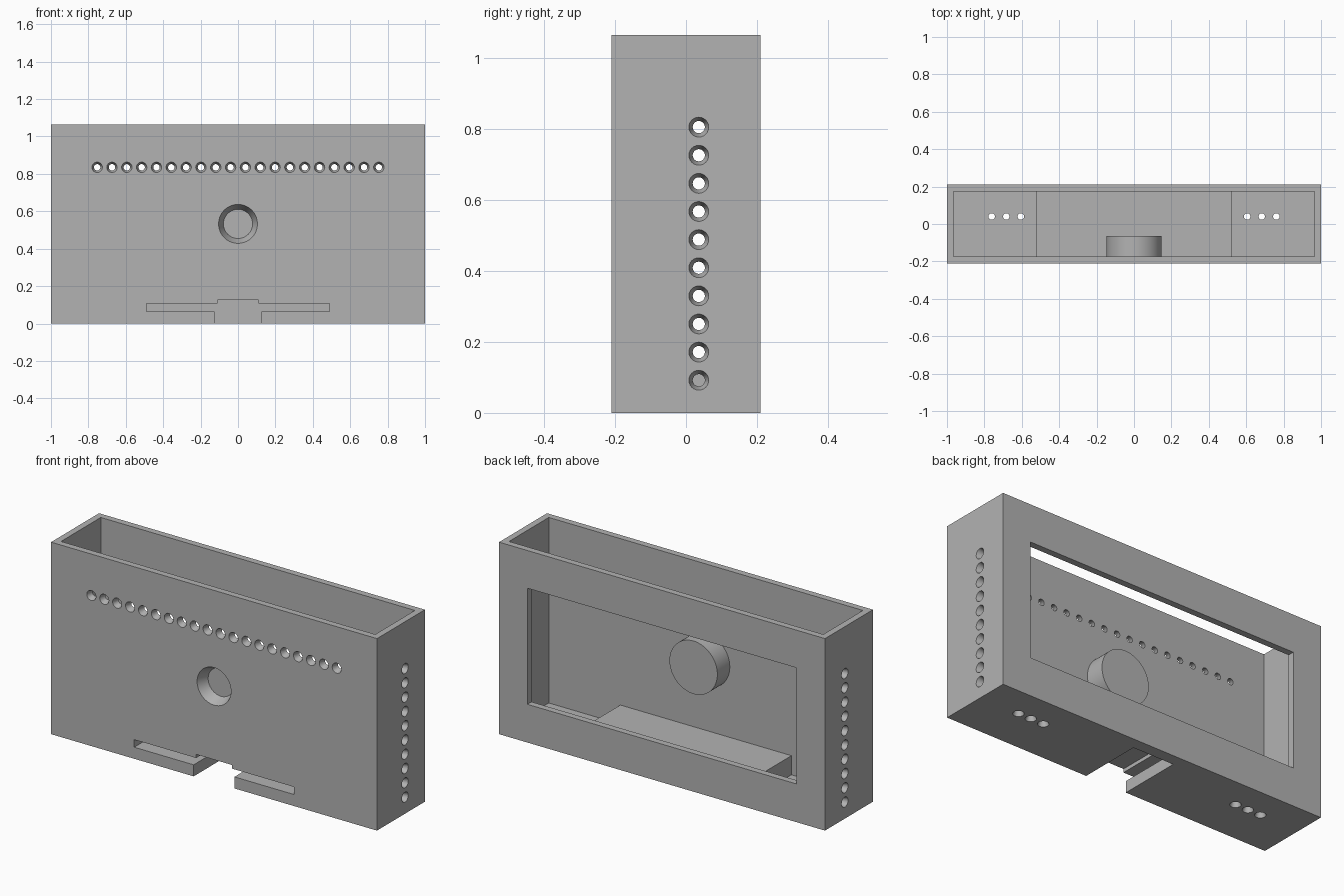
import bpy, bmesh, math
from mathutils import Matrix, Vector

old = bpy.data.objects.get("Cube")
if old:
    bpy.data.objects.remove(old, do_unlink=True)

# Main dimensions
W, D, H, WALL = 1.0, 0.21, 1.065, 0.036   # half width, half depth, height, wall
MID = H / 2

grey = bpy.data.materials.new("plain_grey")
grey.use_nodes = True
COLOUR = (0.45, 0.45, 0.45, 1)
grey.diffuse_color = COLOUR
grey.node_tree.nodes["Principled BSDF"].inputs["Base Color"].default_value = COLOUR


def finish(name, bm):
    bmesh.ops.recalc_face_normals(bm, faces=bm.faces)
    mesh = bpy.data.meshes.new(name)
    bm.to_mesh(mesh)
    bm.free()
    mesh.materials.append(grey)
    obj = bpy.data.objects.new(name, mesh)
    bpy.context.collection.objects.link(obj)
    return obj


def box(name, lo, hi):
    bm = bmesh.new()
    lo, hi = Vector(lo), Vector(hi)
    bmesh.ops.create_cube(bm, size=1, matrix=Matrix.Translation((lo + hi) / 2)
                          @ Matrix.Diagonal((*(hi - lo), 1)))
    return finish(name, bm)


def add_cone(bm, start, direction, length, r1, r2, sides):
    """Cone from a surface point inwards, overshooting a little at the mouth."""
    d = Vector(direction)
    over = 0.005
    r1 += (r1 - r2) * over / length
    full = length + over
    centre = Vector(start) + d * (full / 2 - over)
    turn = d.to_track_quat('Z', 'Y').to_matrix().to_4x4()
    bmesh.ops.create_cone(bm, cap_ends=True, segments=sides, radius1=r1, radius2=r2,
                          depth=full, matrix=Matrix.Translation(centre) @ turn)


def combine(target, tool, operation):
    mod = target.modifiers.new(operation.title(), 'BOOLEAN')
    mod.object, mod.operation, mod.solver = tool, operation, 'EXACT'
    bpy.context.view_layer.objects.active = target
    bpy.ops.object.modifier_apply(modifier=mod.name)
    bpy.data.objects.remove(tool, do_unlink=True)


# Open-topped case with a large window in the back
case = box("case", (-W, -D, 0), (W, D, H))
combine(case, box("cavity", (-W + WALL, -D + WALL, WALL), (W - WALL, D - WALL, H + 0.1)), 'DIFFERENCE')
combine(case, box("window", (-0.826, 0.1, 0.212), (0.826, 0.3, 0.856)), 'DIFFERENCE')

# Raised housing on the floor for the mounting slot
combine(case, box("slot_housing", (-0.525, -D + 0.01, 0.01), (0.525, D - 0.01, 0.142)), 'UNION')

# Round boss behind the front wall, with a tapered blind socket
bm = bmesh.new()
add_cone(bm, (0, -D + 0.015, MID), (0, 1, 0), 0.13, 0.147, 0.147, 64)
combine(case, finish("boss", bm), 'UNION')
bm = bmesh.new()
add_cone(bm, (0, -D, MID), (0, 1, 0), 0.06, 0.104, 0.078, 64)
combine(case, finish("socket", bm), 'DIFFERENCE')

# Stepped slot entering from the front, open underneath
half = [(0.125, -0.05), (0.125, 0.064), (0.49, 0.064), (0.49, 0.106), (0.11, 0.106), (0.11, 0.126)]
outline = half + [(-x, z) for x, z in reversed(half)]
bm = bmesh.new()
face = bm.faces.new([bm.verts.new((x, -0.3, z)) for x, z in outline])
ext = bmesh.ops.extrude_face_region(bm, geom=[face])
bmesh.ops.translate(bm, vec=(0, 0.445, 0),
                    verts=[v for v in ext["geom"] if isinstance(v, bmesh.types.BMVert)])
combine(case, finish("slot", bm), 'DIFFERENCE')

# Tapered vent holes: front row, side columns and underside rows
vents = [((-0.753 + 1.506 * i / 19, -D, 0.835), (0, 1, 0)) for i in range(20)]
for s in (-1, 1):
    vents += [((s * W, 0.036, 0.092 + 0.0792 * i), (-s, 0, 0)) for i in range(10)]
    vents += [((s * (0.605 + 0.078 * i), 0.04, 0), (0, 0, 1)) for i in range(3)]
bm = bmesh.new()
for start, direction in vents:
    add_cone(bm, start, direction, WALL + 0.004, 0.028, 0.016, 24)
combine(case, finish("vents", bm), 'DIFFERENCE')

# Smooth the round walls while keeping edges crisp
bpy.ops.object.select_all(action='DESELECT')
case.select_set(True)
bpy.context.view_layer.objects.active = case
bpy.ops.object.shade_smooth_by_angle(angle=math.radians(30))
